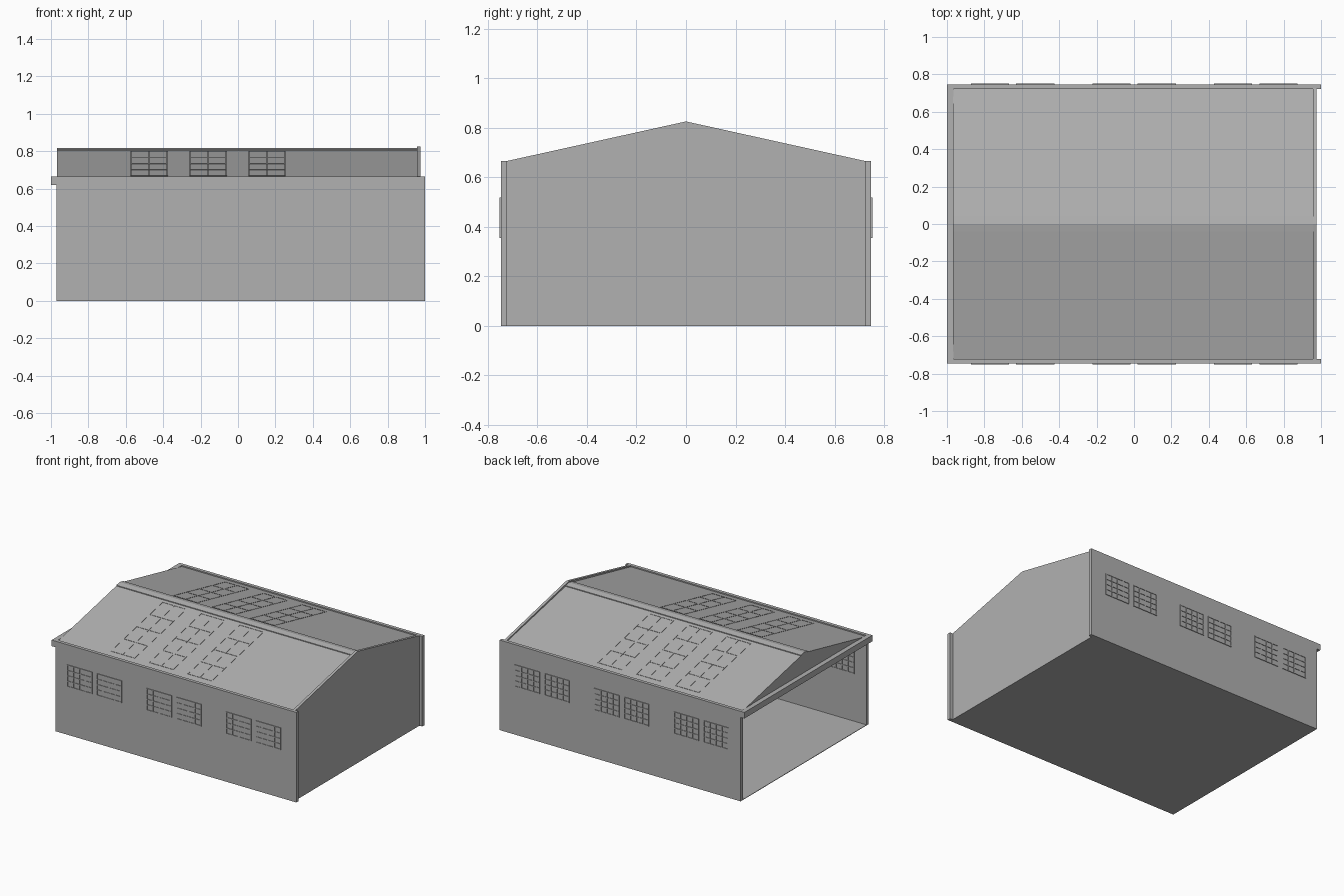
import bpy, bmesh, math
from mathutils import Vector, Matrix

if "Cube" in bpy.data.objects:
    bpy.data.objects.remove(bpy.data.objects["Cube"])

T = 0.025            # wall thickness
Y = 0.747            # outer half depth
EAVE = 0.665

# mid grey used on the whole building
GREY = bpy.data.materials.new("mid_grey")
GREY.diffuse_color = (0.44, 0.44, 0.44, 1)
GREY.use_nodes = True
GREY.node_tree.nodes["Principled BSDF"].inputs["Base Color"].default_value = GREY.diffuse_color


def finish(bm, name):
    bmesh.ops.recalc_face_normals(bm, faces=bm.faces)
    me = bpy.data.meshes.new(name)
    bm.to_mesh(me)
    bm.free()
    me.materials.append(GREY)
    ob = bpy.data.objects.new(name, me)
    bpy.context.collection.objects.link(ob)
    return ob


def add_box(bm, x0, x1, y0, y1, z0, z1):
    m = Matrix.Translation(((x0 + x1) / 2, (y0 + y1) / 2, (z0 + z1) / 2)) @ \
        Matrix.Diagonal((x1 - x0, y1 - y0, z1 - z0, 1))
    bmesh.ops.create_cube(bm, size=1, matrix=m)


def box(name, *d):
    bm = bmesh.new()
    add_box(bm, *d)
    return finish(bm, name)


def prism(name, x0, x1, profile):
    """Extrude a (y, z) profile along x."""
    bm = bmesh.new()
    f = bm.faces.new([bm.verts.new((x0, y, z)) for y, z in profile])
    ext = bmesh.ops.extrude_face_region(bm, geom=[f])
    vs = [v for v in ext["geom"] if isinstance(v, bmesh.types.BMVert)]
    bmesh.ops.translate(bm, vec=(x1 - x0, 0, 0), verts=vs)
    return finish(bm, name)


def mirror_y(ob):
    m = ob.modifiers.new("mirror", "MIRROR")
    m.use_axis = (False, True, False)
    return ob


def grid_bars(bm, x0, x1, v0, v1, nx, nv, w, put):
    """Frame plus dividing bars; put() places each bar rectangle."""
    for i in range(nx + 1):
        x = x0 + (x1 - x0 - w) * i / nx
        put(bm, x, x + w, v0, v1)
    for j in range(nv + 1):
        v = v0 + (v1 - v0 - w) * j / nv
        put(bm, x0, x1, v, v + w)


# floor and long side walls (they run past the right gable as corner strips)
box("floor", -0.97, 0.975, -Y + 0.002, Y - 0.002, 0, 0.004)
mirror_y(box("side_wall", -0.97, 1.0, -Y, -Y + T, 0, EAVE))

# right gable wall, rising slightly above the roof as a parapet
prism("right_gable_wall", 0.957, 0.977,
      [(-0.724, 0), (0.724, 0), (0.724, EAVE), (0, 0.825), (-0.724, EAVE)])

# open end: lintel beam and gable infill above it
box("door_beam", -1.0, -0.965, -Y, Y, 0.62, EAVE)
prism("left_gable_infill", -0.964, -0.955,
      [(-0.724, 0.64), (0.724, 0.64), (0.724, 0.65), (0, 0.806), (-0.724, 0.65)])

# roof slab and ridge cap
R0, R1 = 0.656, 0.812
SL = (R1 - R0) / 0.724
prism("roof", -0.967, 0.957,
      [(-0.724, R0), (0, R1), (0.724, R0), (0.724, R0 - 0.015), (0, R1 - 0.015), (-0.724, R0 - 0.015)])
c = 0.04
prism("ridge_cap", -0.967, 0.957,
      [(-c, R1 - SL * c - 0.004), (-c, R1 - SL * c + 0.006), (0, R1 + 0.005),
       (c, R1 - SL * c + 0.006), (c, R1 - SL * c - 0.004)])

# windows: pane through the wall plus thin glazing bars inside and outside
panes, bars = bmesh.new(), bmesh.new()


def window_bar(bm, x0, x1, z0, z1):
    add_box(bm, x0, x1, -Y - 0.005, -Y + T + 0.005, z0, z1)


for start in (-0.872, -0.222, 0.428):
    for x in (start, start + 0.242):
        add_box(panes, x, x + 0.204, -Y - 0.001, -Y + T + 0.001, 0.355, 0.518)
        grid_bars(bars, x, x + 0.204, 0.355, 0.518, 4, 4, 0.006, window_bar)
mirror_y(finish(panes, "window_panes"))
mirror_y(finish(bars, "window_bars"))

# roof skylights: low grids lying on each slope
sky = bmesh.new()


def roof_bar(bm, x0, x1, y0, y1):
    add_box(bm, x0, x1, y0, y1, -0.002, 0.002)


for x in (-0.575, -0.26, 0.055):
    grid_bars(sky, x, x + 0.2, -0.67, -0.06, 2, 4, 0.006, roof_bar)
for v in sky.verts:
    v.co.z += R1 + SL * v.co.y
mirror_y(finish(sky, "skylight_bars"))
